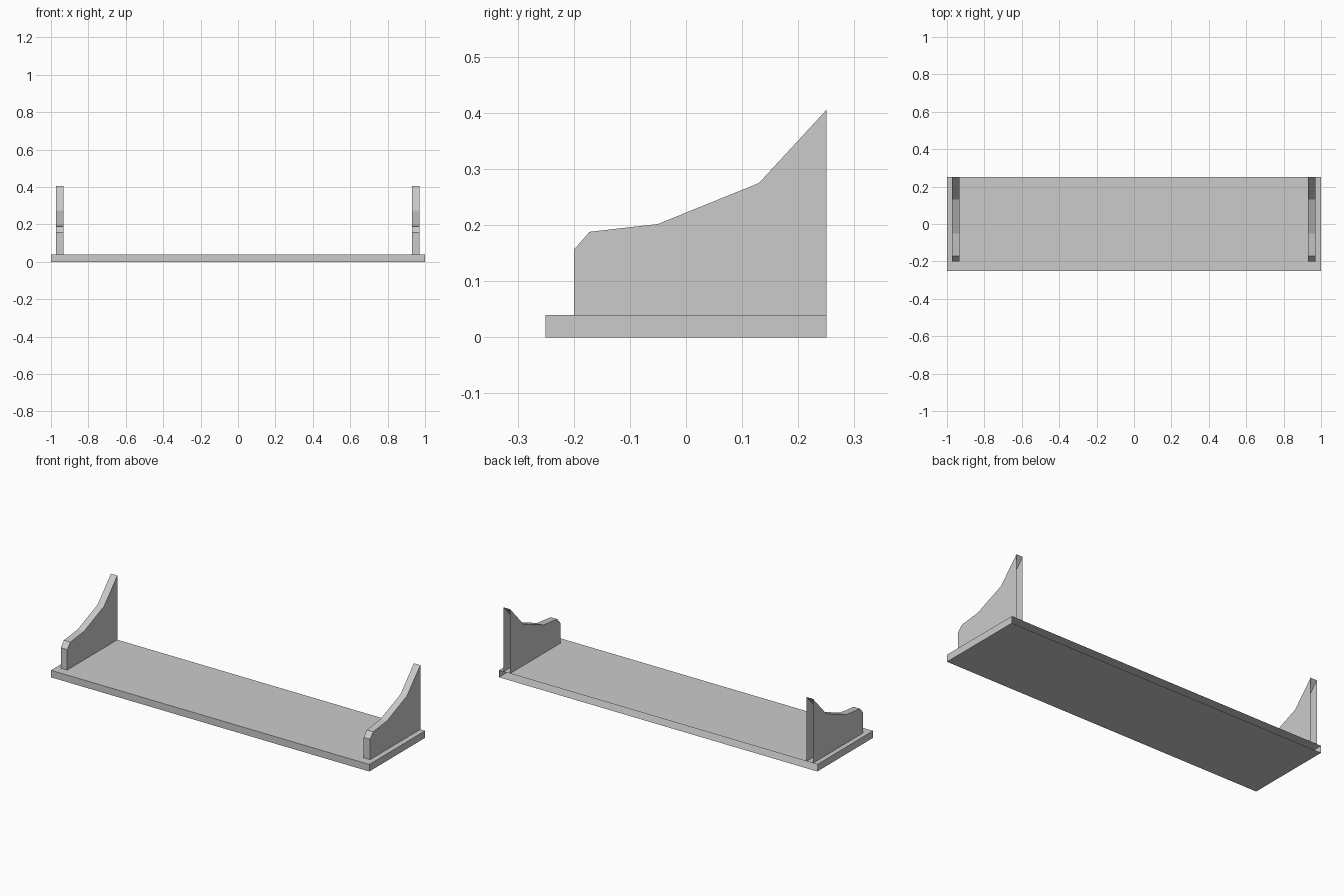
import bpy
import bmesh

cube = bpy.data.objects.get("Cube")
if cube:
    bpy.data.objects.remove(cube, do_unlink=True)

GREY = (0.6, 0.6, 0.6, 1.0)
grey = bpy.data.materials.new("plain_grey")
grey.use_nodes = True
grey.diffuse_color = GREY
grey.node_tree.nodes["Principled BSDF"].inputs["Base Color"].default_value = GREY

BACK = 0.25
BOARD_TOP = 0.04


def extrude_profile(name, profile, x_min, x_max):
    """Extrude a (y, z) profile along x, leaving the wall side open."""
    bm = bmesh.new()
    face = bm.faces.new([bm.verts.new((x_min, y, z)) for y, z in profile])
    result = bmesh.ops.extrude_face_region(bm, geom=[face], use_keep_orig=True)
    moved = [g for g in result["geom"] if isinstance(g, bmesh.types.BMVert)]
    bmesh.ops.translate(bm, verts=moved, vec=(x_max - x_min, 0, 0))
    bmesh.ops.recalc_face_normals(bm, faces=bm.faces)
    wall_side = [f for f in bm.faces if all(v.co.y > BACK - 0.001 for v in f.verts)]
    bmesh.ops.delete(bm, geom=wall_side, context="FACES_ONLY")
    mesh = bpy.data.meshes.new(name)
    bm.to_mesh(mesh)
    bm.free()
    mesh.materials.append(grey)
    obj = bpy.data.objects.new(name, mesh)
    bpy.context.collection.objects.link(obj)
    return obj


# Shelf board
board = [(-BACK, 0), (BACK, 0), (BACK, BOARD_TOP), (-BACK, BOARD_TOP)]
extrude_profile("shelf_board", board, -1, 1)

# Side brackets with a stepped, sweeping top edge
bracket = [(-0.2, BOARD_TOP), (BACK, BOARD_TOP), (BACK, 0.405), (0.13, 0.275),
           (-0.05, 0.202), (-0.172, 0.188), (-0.2, 0.156)]
extrude_profile("right_bracket", bracket, -0.973, -0.933)
extrude_profile("left_bracket", bracket, 0.93, 0.97)
